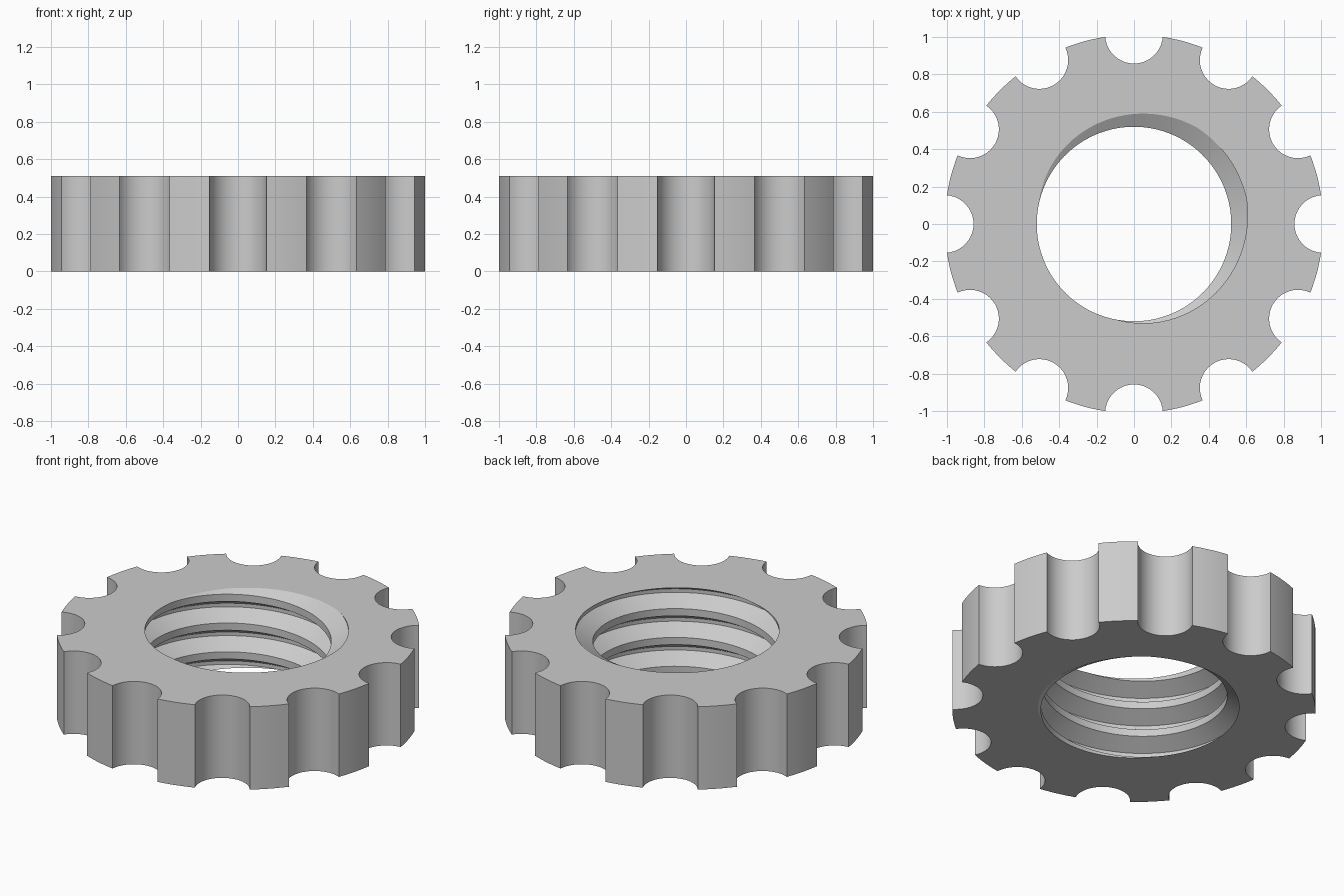
import bpy, bmesh
from math import sin, cos, asin, pi, radians
from mathutils import Vector

if "Cube" in bpy.data.objects:
    bpy.data.objects.remove(bpy.data.objects["Cube"], do_unlink=True)

HEIGHT = 0.51
OUTER_R, SCALLOP_R, SCALLOPS = 1.012, 0.154, 12
MINOR_R, ROOT_R, PITCH = 0.52, 0.616, 0.1774
THREAD_START = radians(80)      # angle of the groove centre at the bottom face
STEPS, TURNS = 96, 8

metal = bpy.data.materials.new("grey_metal")
metal.use_nodes = True
metal.diffuse_color = (0.6, 0.6, 0.6, 1)
metal.node_tree.nodes["Principled BSDF"].inputs["Base Color"].default_value = (0.6, 0.6, 0.6, 1)


def polar(r, a, z=0):
    return Vector((r * cos(a), r * sin(a), z))


def scalloped_outline():
    """Circle of lands and concave finger scallops, anticlockwise."""
    points = []
    half = 2 * asin(SCALLOP_R / (2 * OUTER_R))   # half angle taken by one scallop
    sweep = pi / 2 - half / 2
    land = 2 * pi / SCALLOPS - 2 * half
    for k in range(SCALLOPS):
        a = 2 * pi * k / SCALLOPS
        centre = polar(OUTER_R, a)
        for i in range(25):
            points.append(centre + polar(SCALLOP_R, a + pi + sweep * (1 - i / 12)))
        points += [polar(OUTER_R, a + half + land * i / 6) for i in range(1, 6)]
    return points


bm = bmesh.new()

# Outer wall, made over-tall and trimmed later
outline = scalloped_outline()
low = [bm.verts.new(p + Vector((0, 0, -0.1))) for p in outline]
high = [bm.verts.new(p + Vector((0, 0, HEIGHT + 0.1))) for p in outline]
for i in range(len(outline)):
    j = (i + 1) % len(outline)
    bm.faces.new((low[i], low[j], high[j], high[i]))

# Internal right-hand thread: groove profile swept along a helix
groove = [(-0.375, MINOR_R), (-0.0625, ROOT_R), (0.0625, ROOT_R),
          (0.375, MINOR_R), (0.625, MINOR_R)]
rows = []
for s in range(STEPS * TURNS + 1):
    turn = s / STEPS
    rows.append([bm.verts.new(polar(r, THREAD_START + 2 * pi * turn, PITCH * (turn - 2 + t)))
                 for t, r in groove])
for a, b in zip(rows, rows[1:]):
    for j in range(len(groove) - 1):
        bm.faces.new((a[j], a[j + 1], b[j + 1], b[j]))
bmesh.ops.remove_doubles(bm, verts=bm.verts[:], dist=1e-4)

# Trim to the flat ends, then cap them
for z, up in ((0, -1), (HEIGHT, 1)):
    bmesh.ops.bisect_plane(bm, geom=bm.verts[:] + bm.edges[:] + bm.faces[:], dist=1e-5,
                           plane_co=(0, 0, z), plane_no=(0, 0, up), clear_outer=True)
bmesh.ops.remove_doubles(bm, verts=bm.verts[:], dist=1e-5)
for z, up in ((0, -1), (HEIGHT, 1)):
    rim = [e for e in bm.edges if e.is_boundary and all(abs(v.co.z - z) < 1e-4 for v in e.verts)]
    bmesh.ops.triangle_fill(bm, edges=rim, use_beauty=True, normal=(0, 0, up))
bmesh.ops.recalc_face_normals(bm, faces=bm.faces[:])

mesh = bpy.data.meshes.new("threaded_thumb_nut")
bm.to_mesh(mesh)
bm.free()
mesh.materials.append(metal)
nut = bpy.data.objects.new("threaded_thumb_nut", mesh)
bpy.context.collection.objects.link(nut)

bpy.ops.object.select_all(action="DESELECT")
nut.select_set(True)
bpy.context.view_layer.objects.active = nut
bpy.ops.object.shade_smooth_by_angle(angle=radians(25))
